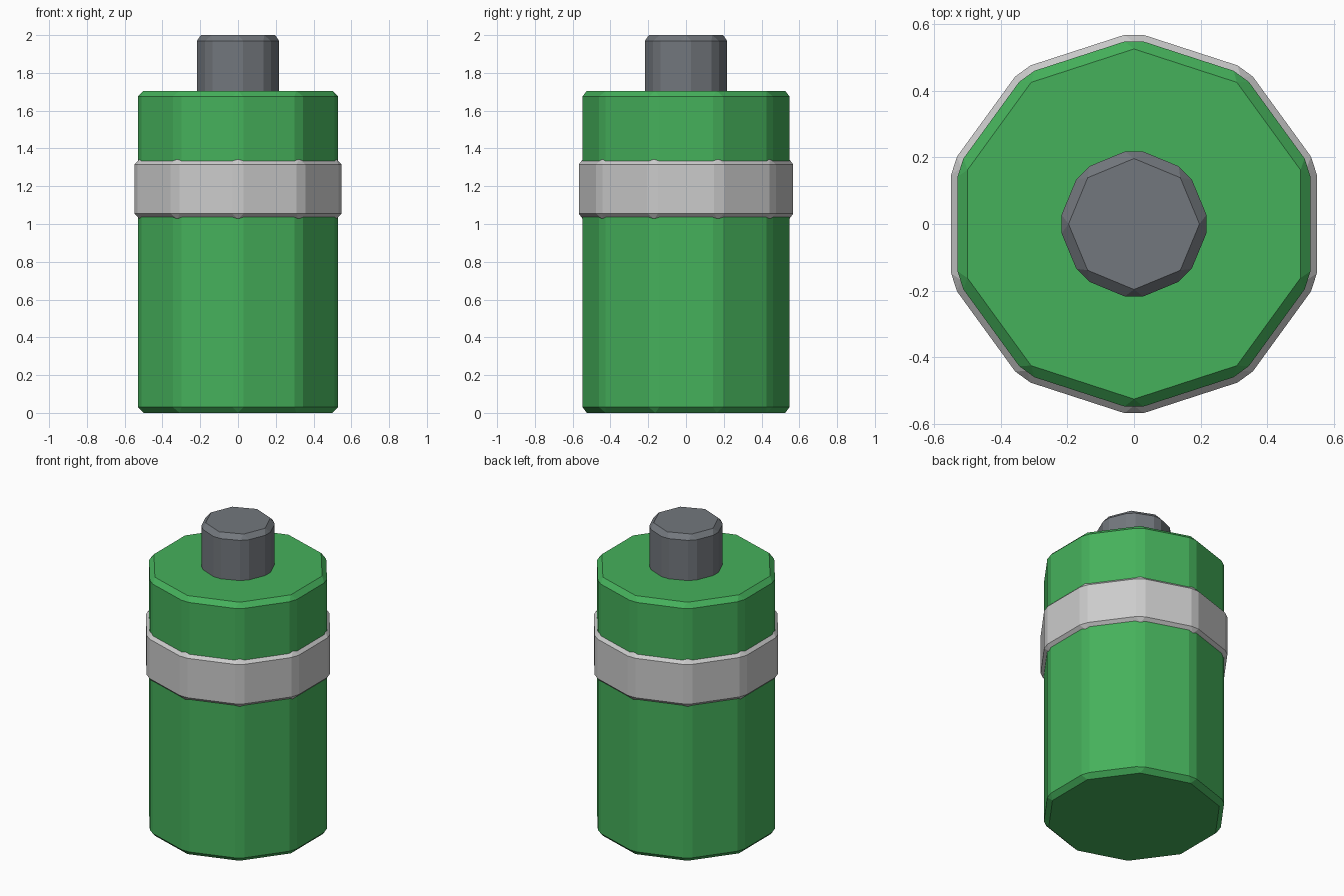
import bpy

if "Cube" in bpy.data.objects:
    bpy.data.objects.remove(bpy.data.objects["Cube"])


def material(name, rgb):
    mat = bpy.data.materials.new(name)
    mat.diffuse_color = (*rgb, 1.0)
    mat.use_nodes = True
    mat.node_tree.nodes["Principled BSDF"].inputs["Base Color"].default_value = mat.diffuse_color
    return mat


def bevelled_prism(name, sides, radius, z0, z1, mat=None):
    # upright prism with a corner on the y axis and one-step chamfered edges
    bpy.ops.mesh.primitive_cylinder_add(vertices=sides, radius=radius,
                                        depth=z1 - z0, location=(0, 0, (z0 + z1) / 2))
    obj = bpy.context.object
    obj.name = name
    bevel = obj.modifiers.new("chamfer", 'BEVEL')
    bevel.width = 0.03
    bevel.segments = 1
    bevel.limit_method = 'ANGLE'
    if mat:
        obj.data.materials.append(mat)
    return obj


green = material("green", (0.06, 0.44, 0.105))
dark = material("dark_metal", (0.17, 0.185, 0.205))

# Main cell body
bevelled_prism("battery_body", 10, 0.557, 0.0, 1.705, green)
# Grey band around the upper body
bevelled_prism("band", 10, 0.577, 1.025, 1.345)
# Terminal on top
bevelled_prism("terminal", 8, 0.229, 1.6, 2.0, dark)
